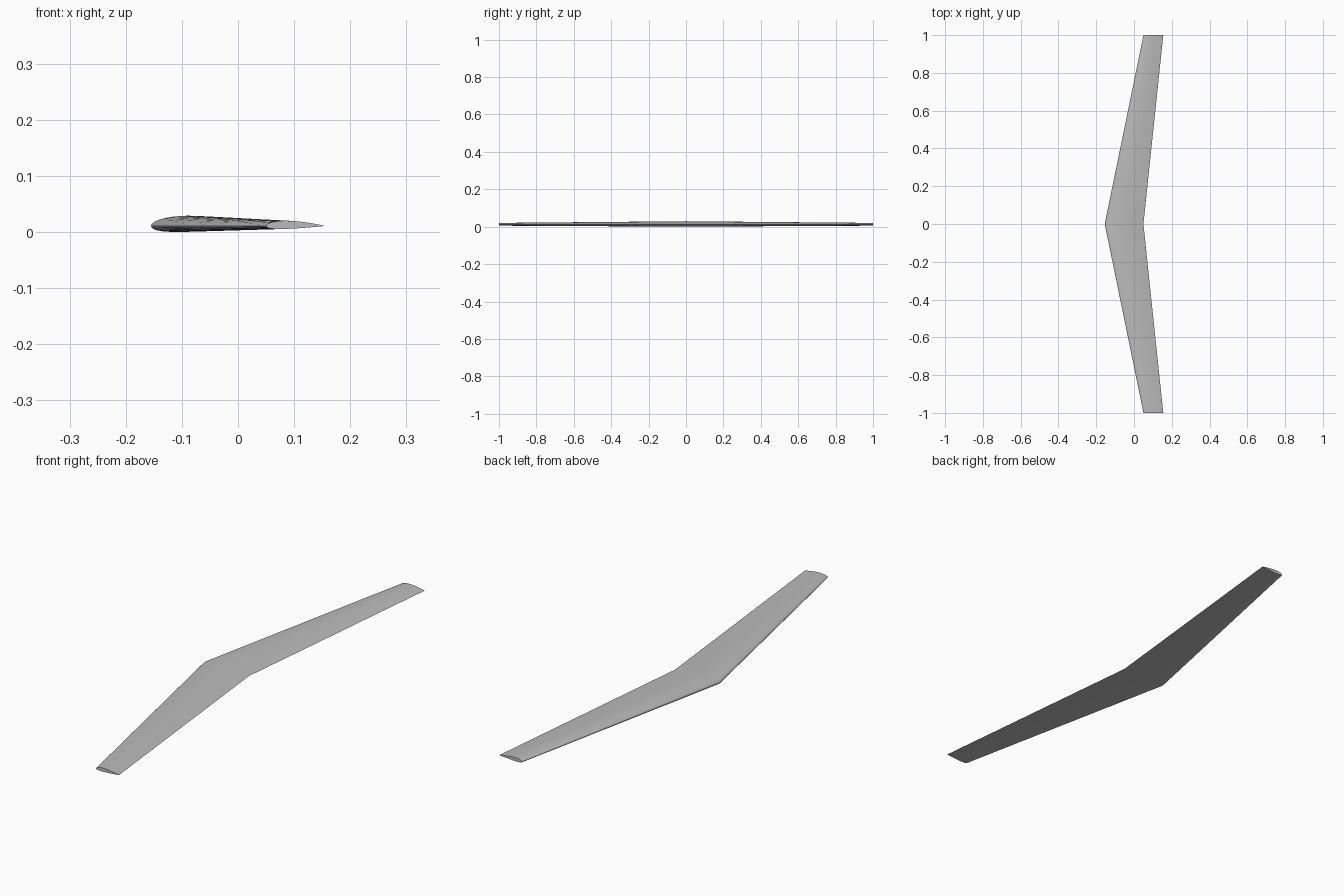
import bpy
import bmesh
import math

cube = bpy.data.objects.get("Cube")
if cube:
    bpy.data.objects.remove(cube, do_unlink=True)

# Material
grey = bpy.data.materials.new("light grey")
grey.use_nodes = True
colour = (0.5, 0.5, 0.5, 1.0)
grey.diffuse_color = colour
grey.node_tree.nodes["Principled BSDF"].inputs["Base Color"].default_value = colour

THICKNESS, CAMBER, CAMBER_POS = 0.14, 0.02, 0.4
STEPS = 24
CHORD_Z = 0.011


def surface(t, side):
    """Height of the cambered aerofoil at chord fraction t."""
    half = 5 * THICKNESS * (0.2969 * math.sqrt(t) - 0.126 * t - 0.3516 * t**2
                            + 0.2843 * t**3 - 0.1036 * t**4)
    if t < CAMBER_POS:
        mean = CAMBER / CAMBER_POS**2 * (2 * CAMBER_POS * t - t * t)
    else:
        mean = CAMBER / (1 - CAMBER_POS)**2 * (1 - 2 * CAMBER_POS + 2 * CAMBER_POS * t - t * t)
    return mean + side * half


# Closed aerofoil loop: trailing edge, over the top, back underneath
fractions = [(1 - math.cos(math.pi * i / STEPS)) / 2 for i in range(STEPS + 1)]
profile = [(t, surface(t, 1)) for t in reversed(fractions)]
profile += [(t, surface(t, -1)) for t in fractions[1:-1]]

# Stations along the span: y, leading edge x, chord
stations = [(-1, 0.05, 0.105), (0, -0.155, 0.205), (1, 0.05, 0.105)]

bm = bmesh.new()
loops = [[bm.verts.new((lead + t * chord, y, CHORD_Z + h * chord)) for t, h in profile]
         for y, lead, chord in stations]

# Skin between stations
count = len(profile)
for a, b in zip(loops, loops[1:]):
    for i in range(count):
        j = (i + 1) % count
        bm.faces.new((a[i], a[j], b[j], b[i]))

# Flat tip caps
bm.faces.new(loops[0])
bm.faces.new(loops[-1])
bmesh.ops.recalc_face_normals(bm, faces=bm.faces)

mesh = bpy.data.meshes.new("swept_wing")
bm.to_mesh(mesh)
bm.free()
mesh.materials.append(grey)
wing = bpy.data.objects.new("swept_wing", mesh)
bpy.context.collection.objects.link(wing)

# Smooth skin with crisp tips
bpy.context.view_layer.objects.active = wing
wing.select_set(True)
bpy.ops.object.shade_smooth_by_angle(angle=math.radians(30))
